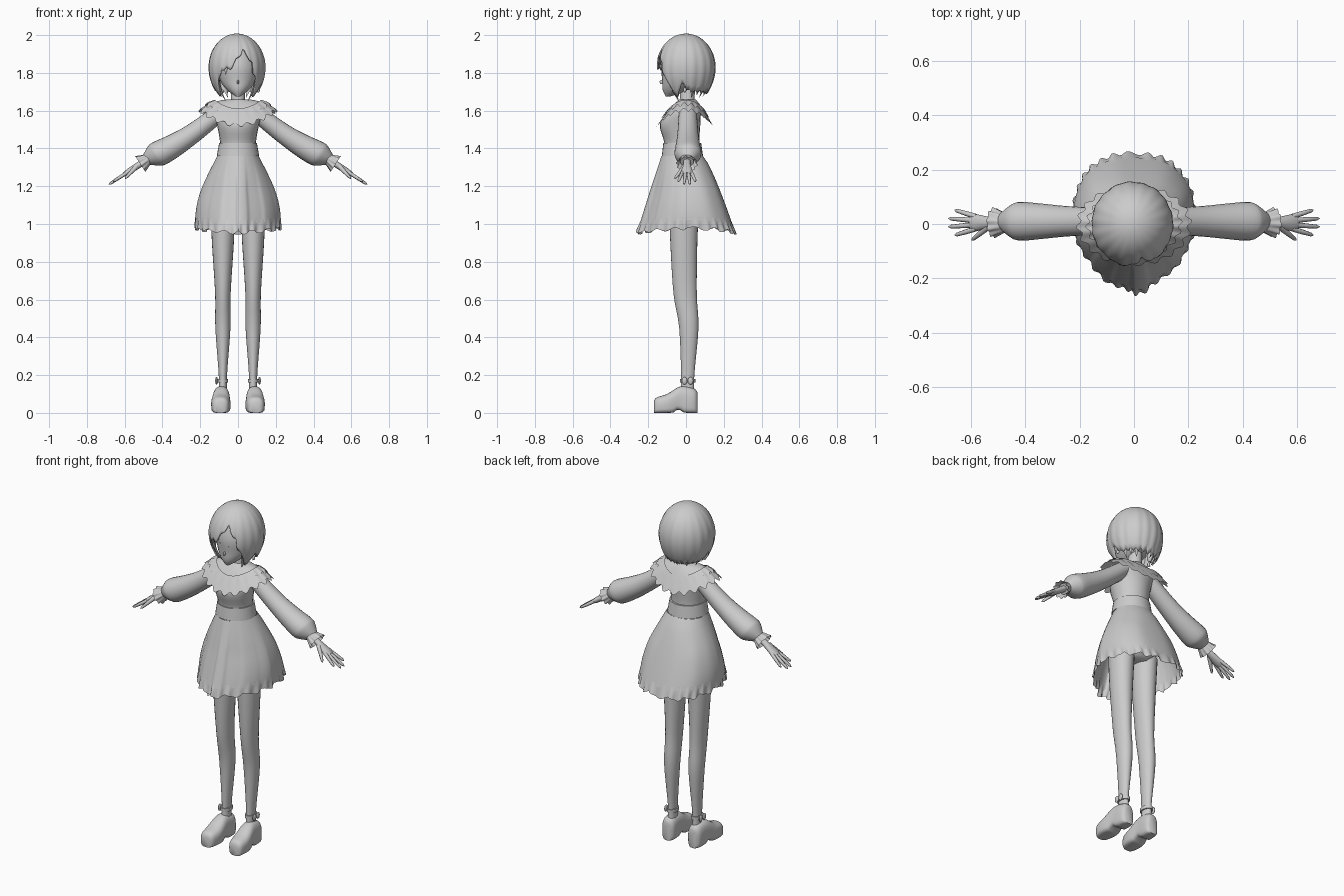
import bpy, bmesh, math
from math import sin, cos, pi, tau, tanh, exp, sqrt
from mathutils import Vector

default_cube = bpy.data.objects.get("Cube")
if default_cube:
    bpy.data.objects.remove(default_cube)

grey = bpy.data.materials.new("plain_grey")
grey.use_nodes = True
grey.diffuse_color = (.6, .6, .6, 1)
grey.node_tree.nodes["Principled BSDF"].inputs["Base Color"].default_value = grey.diffuse_color

CROWN, NECK, WAIST, HEM, ANKLE = 2, 1.66, 1.36, 1, .2


def finish(name, bm):
    """Turn a bmesh into a smooth grey object."""
    bmesh.ops.recalc_face_normals(bm, faces=bm.faces)
    mesh = bpy.data.meshes.new(name)
    bm.to_mesh(mesh)
    bm.free()
    mesh.materials.append(grey)
    ob = bpy.data.objects.new(name, mesh)
    bpy.context.collection.objects.link(ob)
    bpy.ops.object.select_all(action='DESELECT')
    ob.select_set(True)
    bpy.context.view_layer.objects.active = ob
    bpy.ops.object.shade_smooth_by_angle(angle=math.radians(50))
    return ob


def skin(name, rings, caps=(0, -1)):
    """Join a list of rings of points into one surface, capping the given rings."""
    bm = bmesh.new()
    loops = [[bm.verts.new(point) for point in ring] for ring in rings]
    for low, high in zip(loops, loops[1:]):
        for i in range(len(low)):
            bm.faces.new((low[i - 1], low[i], high[i], high[i - 1]))
    for end in caps:
        bm.faces.new(loops[end])
    return finish(name, bm)


def blob(name, centre, radii):
    bm = bmesh.new()
    bmesh.ops.create_uvsphere(bm, u_segments=16, v_segments=10, radius=1)
    bmesh.ops.scale(bm, vec=radii, verts=bm.verts)
    bmesh.ops.translate(bm, vec=centre, verts=bm.verts)
    finish(name, bm)


def smooth(rows, steps=4):
    """Fill in rows between the given ones along a soft curve."""
    padded = [rows[0], *rows, rows[-1]]
    result = []
    for quad in zip(padded, padded[1:], padded[2:], padded[3:]):
        for k in range(steps):
            t = k / steps
            result.append([q + t / 2 * (r - p + t * (2 * p - 5 * q + 4 * r - s + t * (3 * q - 3 * r + s - p)))
                           for p, q, r, s in zip(*quad)])
    return result + [rows[-1]]


def blend(table, t):
    """Read a value from sorted (position, value) pairs."""
    for (start, low), (end, high) in zip(table, table[1:]):
        if t <= end:
            return low + (high - low) * (t - start) / (end - start)
    return table[-1][1]


def power(value, exponent):
    return math.copysign(abs(value) ** exponent, value)


def turns(count):
    return [tau * i / count for i in range(count)]


def stack(name, rows, x=0, count=24):
    """Level ovals: rows of height, half width, front depth, back depth."""
    skin(name, [[(x + width * sin(a), (back - front) / 2 - (back + front) / 2 * cos(a), z)
                 for a in turns(count)] for z, width, front, back in rows])


def tube(name, rows, count=16, wave=0, caps=(0, -1)):
    """Oval tube: rows of point, radius and depth radius; wave ruffles its far end."""
    rings = []
    axis = (rows[-1][0] - rows[0][0]).normalized()
    up = Vector((0, 1, 0)).cross(axis).normalized()
    side = axis.cross(up)
    for k, (point, radius, depth) in enumerate(rows):
        rings.append([point + (up * radius * cos(a) + side * depth * sin(a)) * (1 + wave * k * sin(10 * a))
                      for a in turns(count)])
    skin(name, rings, caps)


# Torso, belt, neck and hips
stack("bodice", smooth([(WAIST, .1, .12, .08), (1.43, .095, .115, .07), (1.53, .112, .138, .076),
                        (1.61, .13, .08, .075), (NECK, .05, .035, .045)]))
stack("belt", [(WAIST, .112, .128, .09), (1.43, .1, .12, .08)], count=32)
stack("neck", [(1.62, .05, .04, .05), (NECK, .037, .03, .045), (1.76, .035, .04, .05)])
stack("hips", smooth([(1.06, .08, .06, .06), (1.13, .14, .11, .1), (WAIST, .1, .11, .075)]))


# Skirt: pointed front, flattened back, soft pleats and a ruffled hem
def pleat(a):
    front = max(0, cos(a)) ** 2
    return .022 * front * tanh(4 * sin(8 * a + .5)) + .005 * sin(10 * a)


def skirt_ring(drop, ruffle=0):
    z = WAIST - drop * (WAIST - HEM)
    width = .11 + .116 * sin(min(drop, 1) * pi / 2)
    front = .13 + .11 * drop
    back = .09 + .155 * drop ** .8
    shape = min(1, 2 * drop)
    ring = []
    for a in turns(180):
        exponent = 1 + shape * (.25 if cos(a) > 0 else -.2)
        fold = 1 + shape * pleat(a) + ruffle * sin(30 * a)
        depth = -front if cos(a) > 0 else back
        ring.append((width * power(sin(a), exponent) * fold, depth * abs(cos(a)) ** exponent * fold,
                     z + .02 * shape * drop * sin(a) ** 2 + ruffle * cos(15 * a) / 3))
    return ring


skin("skirt", [skirt_ring(k / 10) for k in range(11)], caps=())
skin("skirt_frill", [skirt_ring(.95 + .06 * k, ruffle=.009 * k) for k in range(4)], caps=())


# Collar: a yoke and two pleated frills on one sloping surface
def collar(name, inner, outer, lift, flare):
    rings = []
    for k in range(7):
        spread = inner + (outer - inner) * k / 6
        width, front, back = .04 + .165 * spread, .035 + .115 * spread, .05 + .09 * spread
        middle = .14 * spread ** 1.2
        ring = []
        for a in turns(120):
            fold = flare * k / 6 * tanh(2.5 * sin(20 * a))
            drop = middle + (.06 * spread ** 2 - middle) * sin(a) ** 2
            depth = -front if cos(a) > 0 else back
            ring.append((width * sin(a) * (1 + fold), depth * abs(cos(a)) * (1 + fold),
                         NECK + lift - drop - fold / 5))
        rings.append(ring)
    skin(name, rings, caps=())


collar("yoke", inner=0, outer=.65, lift=0, flare=0)
collar("upper_frill", inner=.5, outer=.8, lift=.012, flare=.04)
collar("lower_frill", inner=.6, outer=1, lift=.004, flare=.04)


def shoe_ring(y, top, width, x, side):
    """Boxy below, rounded above, with an arch cut under the sole."""
    sole = .02 * exp(-((y + .04) / .018) ** 2)
    ring = []
    for a in turns(24):
        corner = .45 if sin(a) < 0 else .8
        ring.append((x - side * y / 25 + width * power(cos(a), corner), y,
                     (top + sole) / 2 + (top - sole) / 2 * power(sin(a), corner)))
    return ring


for name, side in (("left", 1), ("right", -1)):
    def along(reach, y=.005, sag=0):
        """Point on the arm line: 0 at the shoulder, 1 at the wrist."""
        return Vector((side * (.09 + .385 * reach), y, 1.595 - .25 * reach - sag))

    # Puffed sleeve with a gathered cuff
    sleeve = smooth([(0, .045), (.4, .053), (.65, .062), (.85, .068), (.93, .058), (1.03, .03)])
    tube(f"{name}_sleeve", [(along(t, .01, .02 * sin(pi * t)), r, r * 1.05) for t, r in sleeve], count=24)
    tube(f"{name}_cuff", [(along(.98), .03, .036), (along(1.06), .03, .036)])
    tube(f"{name}_cuff_frill", [(along(1.01 + k / 20), .03 + .008 * k, .037 + .008 * k) for k in range(3)],
         count=60, wave=.05, caps=())

    # Hand with a fan of fingers
    tube(f"{name}_palm", smooth([(along(1), .018, .02), (along(1.12), .017, .018),
                                 (along(1.27), .016, .031), (along(1.33), .011, .026)], steps=1))
    for k, finger in enumerate(("index", "middle", "ring", "little")):
        fan = k - 1.5
        tip = 1.55 - .03 * fan ** 2
        tube(f"{name}_{finger}_finger",
             [(along(1.28 + (tip - 1.28) * t, .005 + fan * (.015 + .016 * t)), r, r)
              for t, r in ((0, .01), (.5, .009), (.9, .007), (1, .002))], count=8)
    tube(f"{name}_thumb", [(along(1.16 + .16 * t, -.01 - .05 * t, .025 * t), r, r)
                           for t, r in ((0, .013), (.5, .01), (.9, .007), (1, .002))], count=8)

    # Leg, platform shoe and ankle strap with a bow
    foot = side * .08
    stack(f"{name}_leg", smooth([(.1, .024, .03, .045), (ANKLE, .022, .026, .044), (.45, .04, .036, .066),
                                 (.63, .041, .066, .057), (.9, .058, .083, .06), (1.1, .066, .09, .07)]), x=foot)
    shoe = smooth([(-.17, .06, .025), (-.155, .082, .042), (-.1, .1, .051), (-.03, .14, .043),
                   (.04, .13, .04), (.06, .11, .024)])
    skin(f"{name}_shoe", [shoe_ring(*row, x=foot + side * .007, side=side) for row in shoe])
    stack(f"{name}_ankle_strap", [(z, .028, .032, .049) for z in (.16, .18)], x=foot)
    for part, y in (("front", -.008), ("back", .024)):
        blob(f"{name}_{part}_bow_loop", (side * .114, y, .17), (.007, .015, .02))

    # Ear, earring and closed eyelid
    blob(f"{name}_ear", (side * .11, 0, 1.76), (.012, .02, .035))
    blob(f"{name}_earring", (side * .108, -.006, 1.71), (.008, .008, .014))
    lid = [(side * (.025 + .042 * t), .05 * t * t - .129, 1.797 + .014 * sin(pi * t))
           for t in (k / 6 for k in range(7))]
    skin(f"{name}_eyelid", [[(x, y + depth, z + rise) for depth, rise in ((0, 0), (0, .006), (.01, .006), (.01, 0))]
                            for x, y, z in lid])

# Head with a pointed chin, and nose
stack("head", smooth([(1.676, .012, .108, -.08), (1.71, .058, .123, .02), (1.76, .094, .126, .08),
                      (1.84, .105, .13, .1), (1.94, .075, .1, .08)]), count=32)
blob("nose", (0, -.125, 1.752), (.006, .015, .012))

# Bob hair: a cap whose hem follows swept bangs, side locks and nape
hem_line = [(.6, 1.8), (.85, 1.74), (1, 1.67), (1.2, 1.68), (1.4, 1.74), (1.7, 1.7), (pi, 1.69)]
WIDEST = 1.83


def hair_radius(z):
    if z > WIDEST:
        rise = (z - WIDEST) / (CROWN - WIDEST)
        return .142 * sqrt(max(0, 1 - rise * rise))
    return .142 - 2.2 * (WIDEST - z) ** 2


def hair_point(a, z, swell=1):
    radius = hair_radius(z) * swell
    return Vector((radius * sin(a) - .006, -radius * cos(a) * 1.04, z))


def hair_hem(a):
    if abs(a) < .6:
        sweep = abs(a - .25) / .5
        return 1.91 - .1 * min(1, sweep) + .04 * abs(a * 3 % 1 - .4)
    return blend(hem_line, abs(a)) + .03 * abs(a * 4 % 1 - .4)


def hair_ring(t):
    return [hair_point(a - pi, CROWN - (CROWN - hair_hem(a - pi)) * t * t,
                       1 + t * (.012 * sin(18 * a) + .008 * sin(7 * a))) for a in turns(160)]


hair = skin("bob_hair", [hair_ring(k / 20) for k in range(1, 21)], caps=(0,))
shell = hair.modifiers.new("thickness", 'SOLIDIFY')
shell.thickness = .008
shell.offset = -1

# Loose tapered locks beside the face and around the nape
locks = [(-1, 1.655), (.98, 1.655), (-.2, 1.82), (-.45, 1.79)]
locks += [(1.9 + .31 * k, 1.67 + .012 * (k % 2)) for k in range(9)]
for number, (angle, tip) in enumerate(locks):
    across = Vector((cos(angle), sin(angle), 0))
    outward = Vector((sin(angle), -cos(angle), 0))
    rings = []
    for t, width in ((0, .012), (.4, .02), (.75, .014), (1, .001)):
        centre = hair_point(angle, tip + .18 * (1 - t), .97)
        rings.append([centre + (across * cos(b) + outward * .3 * sin(b)) * width for b in turns(8)])
    skin(f"hair_lock_{number}", rings)
